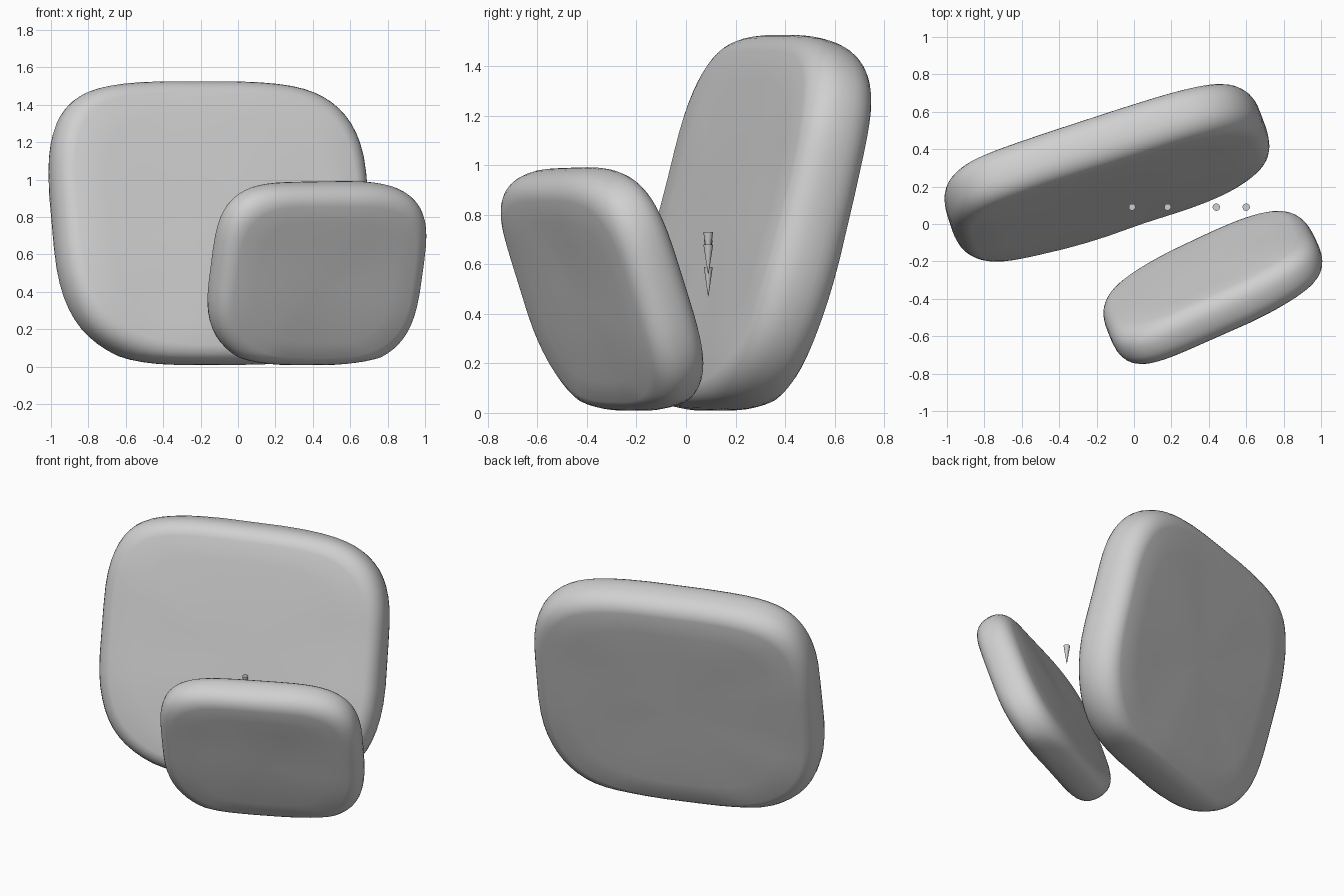
import bpy, bmesh, math
from mathutils import Matrix, Vector, noise

if "Cube" in bpy.data.objects:
    bpy.data.objects.remove(bpy.data.objects["Cube"])


def material(name, value):
    m = bpy.data.materials.new(name)
    m.diffuse_color = (value, value, value, 1)
    m.use_nodes = True
    m.node_tree.nodes["Principled BSDF"].inputs["Base Color"].default_value = m.diffuse_color
    return m


stone = material("stone grey", 0.63)


def finish(bm, name, angle):
    bmesh.ops.recalc_face_normals(bm, faces=bm.faces)
    me = bpy.data.meshes.new(name)
    bm.to_mesh(me)
    bm.free()
    ob = bpy.data.objects.new(name, me)
    bpy.context.collection.objects.link(ob)
    me.materials.append(stone)
    bpy.ops.object.select_all(action='DESELECT')
    ob.select_set(True)
    bpy.context.view_layer.objects.active = ob
    bpy.ops.object.shade_smooth_by_angle(angle=math.radians(angle))
    return ob


def slab(name, width, height, thick, edge, powers, centre, yaw, lean, seed):
    """Rounded slab: superellipse rings stacked through the thickness."""
    bm = bmesh.new()
    n, a, b, t = 64, width / 2, height / 2, thick / 2
    # half profile: (scale, inset, depth), from the front centre to the rim
    front = [(0.3, 0.0, 1.0), (0.6, 0.0, 0.99), (0.85, 0.0, 0.975)]
    for i in range(1, 9):
        p = math.radians(90 * (1 - i / 8))
        front.append((1.0, edge * (1 - math.cos(p) ** 0.85), 0.96 * math.sin(p) ** 0.85))
    profile = [(s, e, -d) for s, e, d in front] + [(s, e, d) for s, e, d in reversed(front[:-1])]

    def ring(scale, inset, depth):
        k = scale if scale == 1 else scale * (1 - edge / b)
        out = []
        for i in range(n):
            ang = 2 * math.pi * (i + 0.5) / n
            c, s = math.cos(ang), math.sin(ang)
            q = powers[int(ang / (math.pi / 2))]
            x = math.copysign(abs(c) ** (2 / q), c) * (a - inset) * k
            z = math.copysign(abs(s) ** (2 / q), s) * (b - inset) * k
            out.append(bm.verts.new((x, depth * t, z)))
        return out

    rings = [ring(*p) for p in profile]
    for r0, r1 in zip(rings, rings[1:]):
        for i in range(n):
            j = (i + 1) % n
            bm.faces.new((r0[i], r0[j], r1[j], r1[i]))
    for r, y in ((rings[0], -t), (rings[-1], t)):
        tip = bm.verts.new((0, y, 0))
        for i in range(n):
            bm.faces.new((r[i], r[(i + 1) % n], tip))
    # gentle unevenness, then pose and flatten the underside
    pose = (Matrix.Translation(centre) @ Matrix.Rotation(math.radians(yaw), 4, 'Z')
            @ Matrix.Rotation(math.radians(lean), 4, 'X'))
    for v in bm.verts:
        v.co += 0.008 * noise.noise_vector(v.co * 2.5 + Vector((seed, 0, 0)))
        v.co = pose @ v.co
        if v.co.z < 0.05:
            v.co.z = max(0.01, 0.05 - (0.05 - v.co.z) * 0.65)
    return finish(bm, name, 50)


# Powers: top right, top left, bottom left, bottom right corner roundness
slab("large_stone_slab", 1.765, 1.575, 0.305, 0.12, (3.7, 4.2, 3.0, 3.0),
     (-0.14, 0.265, 0.755), 18, -14.5, 3.0)
slab("small_stone_slab", 1.22, 1.05, 0.25, 0.12, (3.7, 4.2, 2.8, 3.1),
     (0.415, -0.33, 0.49), 25, 20, 8.0)

# Small hanging spikes between the slabs
for i, (x, top, r) in enumerate([(-0.01, 0.70, 0.018), (0.18, 0.59, 0.018),
                                 (0.44, 0.73, 0.02), (0.6, 0.68, 0.02)]):
    bm = bmesh.new()
    bmesh.ops.create_cone(bm, cap_ends=True, segments=12, radius1=0.001, radius2=r, depth=0.12,
                          matrix=Matrix.Translation((x, 0.09, top - 0.06)))
    finish(bm, f"spike_{i + 1}", 60)
